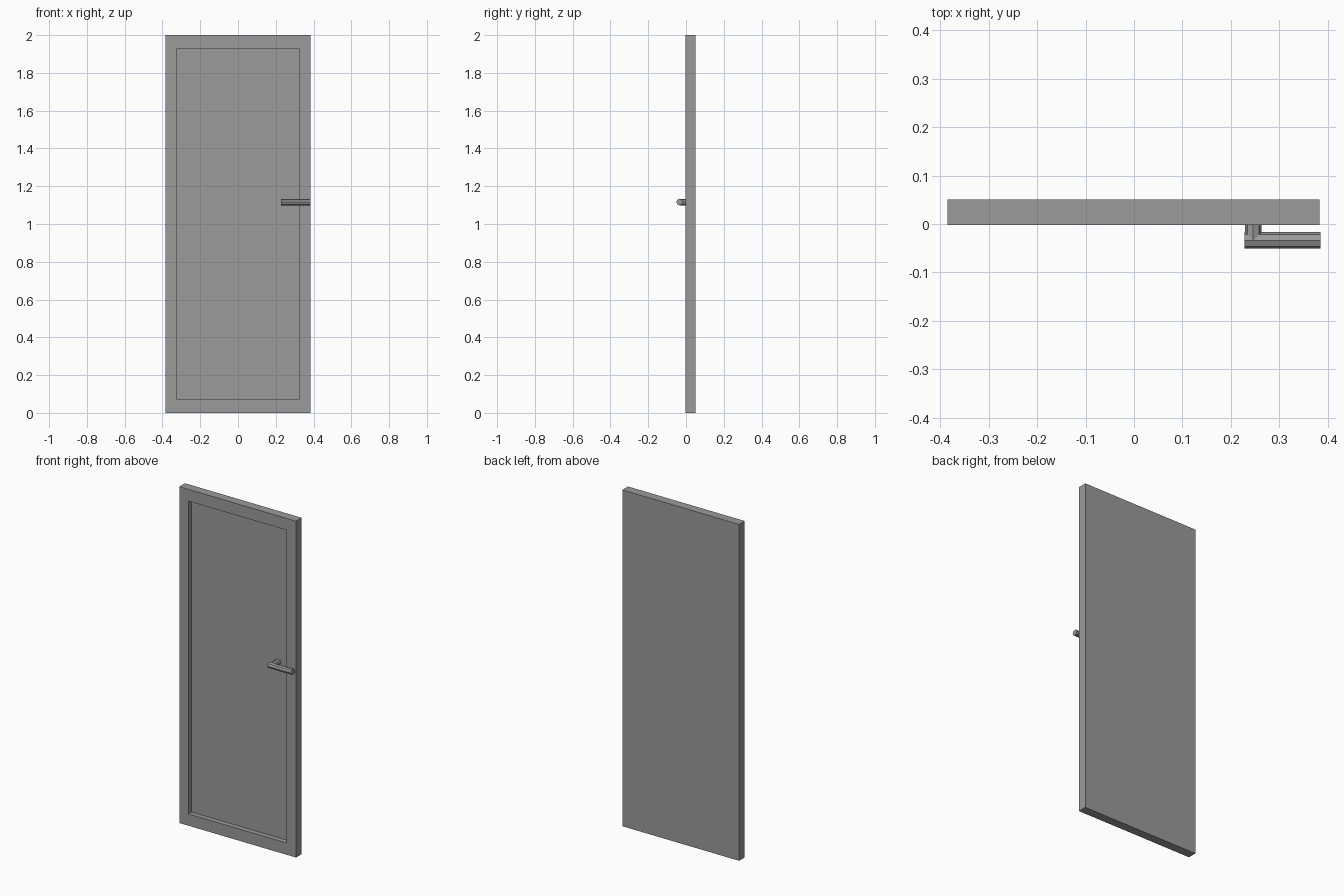
import bpy, bmesh
from math import pi
from mathutils import Matrix, Vector

if "Cube" in bpy.data.objects:
    bpy.data.objects.remove(bpy.data.objects["Cube"])

X0, X1, HEIGHT = -0.385, 0.383, 2.0
Y0, Y1 = -0.002, 0.051
MARGIN_X, MARGIN_Z, RECESS = 0.061, 0.07, 0.03

grey = bpy.data.materials.new("dark_grey")
grey.diffuse_color = (0.326, 0.326, 0.326, 1)
grey.use_nodes = True
grey.node_tree.nodes["Principled BSDF"].inputs["Base Color"].default_value = grey.diffuse_color


def finish(bm, name):
    bmesh.ops.recalc_face_normals(bm, faces=bm.faces)
    mesh = bpy.data.meshes.new(name)
    bm.to_mesh(mesh)
    bm.free()
    mesh.materials.append(grey)
    obj = bpy.data.objects.new(name, mesh)
    bpy.context.collection.objects.link(obj)
    return obj


def rod(name, start, end, radius, sides=8):
    """Flat-sided rod between two points, with corners on the axes."""
    a, b = Vector(start), Vector(end)
    d = b - a
    rot = Matrix.Rotation(pi / 2, 4, 'Y' if abs(d.x) > abs(d.y) else 'X')
    bm = bmesh.new()
    bmesh.ops.create_cone(bm, cap_ends=True, segments=sides, radius1=radius,
                          radius2=radius, depth=d.length,
                          matrix=Matrix.Translation((a + b) / 2) @ rot)
    return finish(bm, name)


# Door slab with a recessed front panel
bm = bmesh.new()
center = Vector(((X0 + X1) / 2, (Y0 + Y1) / 2, HEIGHT / 2))
bmesh.ops.create_cube(bm, size=1, matrix=Matrix.Translation(center)
                      @ Matrix.Diagonal((X1 - X0, Y1 - Y0, HEIGHT, 1)))
bm.normal_update()
front = min(bm.faces, key=lambda f: f.calc_center_median().y)
bmesh.ops.inset_region(bm, faces=[front], thickness=MARGIN_X)
for v in front.verts:
    v.co.x = X0 + MARGIN_X if v.co.x < center.x else X1 - MARGIN_X
    v.co.z = MARGIN_Z if v.co.z < center.z else HEIGHT - MARGIN_Z
panel = bmesh.ops.extrude_discrete_faces(bm, faces=[front])["faces"][0]
bmesh.ops.translate(bm, verts=panel.verts, vec=(0, RECESS, 0))
finish(bm, "door_panel")

# Lever handle and the stem that joins it to the recessed panel
HZ, HY, R = 1.116, -0.034, 0.017
rod("handle_lever", (0.228, HY, HZ), (0.385, HY, HZ), R)
rod("handle_stem", (0.246, HY, HZ), (0.246, Y0 + RECESS, HZ), R)
